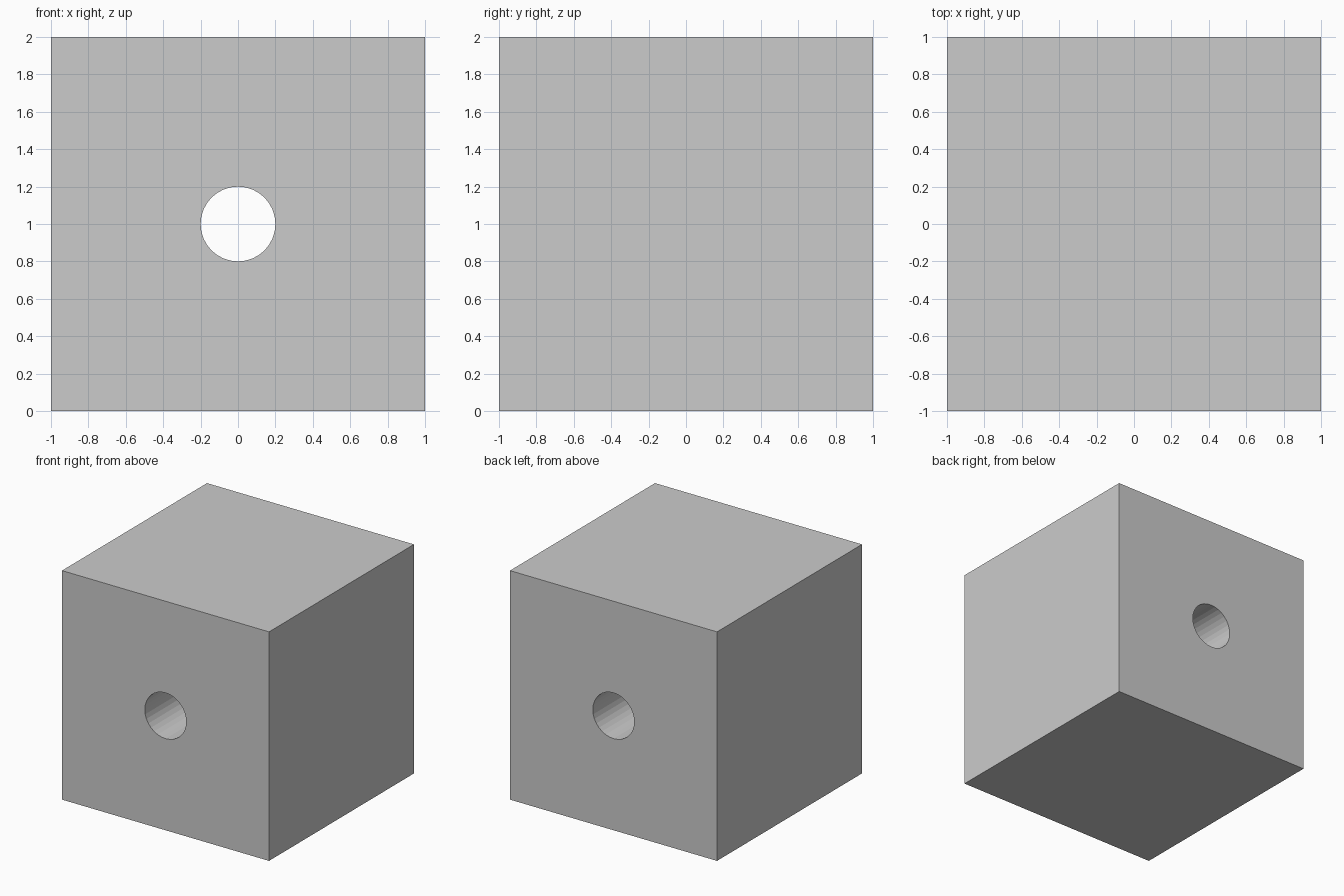
import bpy, bmesh, math
from mathutils import Vector

if "Cube" in bpy.data.objects:
    bpy.data.objects.remove(bpy.data.objects["Cube"])

# Seed points of the fracture pieces (x, y, z)
SEEDS = [Vector(p) for p in (
    # front layer
    (-.05, -.90, 1.85), (.95, -.95, 1.85), (.60, -.90, 1.35), (0, -.85, 1.50),
    (-.65, -.85, 1.30), (.10, -.80, 1.20), (-.30, -.80, .95), (-.60, -.90, .65),
    (.10, -.80, .80), (.15, -.65, .58), (.60, -.90, .70), (.95, -.85, .42),
    (.40, -.85, .30), (.85, -.85, .12), (.20, -.90, .08), (-.05, -.90, .25),
    (-.60, -.85, .12),
    # right side
    (.95, -.45, 1.81), (.70, -.33, 1.13), (.90, .57, 1.35), (.75, -.27, .48),
    (.75, .75, .60),
    # top
    (.10, .40, 1.75), (-.10, -.15, 1.80), (-.15, -.60, 1.80), (.15, .85, 1.70),
    (-.75, .80, 1.70), (-.80, 0, 1.70),
    # core, left and back
    (-.75, .10, .90), (-.70, .75, .90), (-.60, .20, .30), (-.30, .80, .40),
    (.10, .80, 1.10), (0, .10, 1.00), (.10, .30, .40), (-.80, -.50, 1.00),
)]


# One piece: the whole block trimmed by the mid-planes to every other seed
def make_piece(index):
    bm = bmesh.new()
    bmesh.ops.create_cube(bm, size=2)
    bmesh.ops.translate(bm, verts=bm.verts, vec=(0, 0, 1))
    seed = SEEDS[index]
    for j, other in enumerate(SEEDS):
        if j == index:
            continue
        cut = bmesh.ops.bisect_plane(
            bm, geom=bm.verts[:] + bm.edges[:] + bm.faces[:], dist=1e-6,
            plane_co=(seed + other) / 2, plane_no=(other - seed).normalized(),
            clear_outer=True)
        edges = [e for e in cut["geom_cut"] if isinstance(e, bmesh.types.BMEdge)]
        rim = [e for e in edges if e.is_boundary]
        if rim:
            bmesh.ops.holes_fill(bm, edges=rim, sides=0)
    bmesh.ops.recalc_face_normals(bm, faces=bm.faces)
    mesh = bpy.data.meshes.new("block_piece")
    bm.to_mesh(mesh)
    bm.free()
    piece = bpy.data.objects.new(f"block_piece_{index + 1:02d}", mesh)
    bpy.context.collection.objects.link(piece)
    return piece


# Round bore running front to back
bpy.ops.mesh.primitive_cylinder_add(vertices=32, radius=.2, depth=3,
                                    location=(0, 0, 1),
                                    rotation=(math.pi / 2, 0, 0))
bore = bpy.context.object
bore.name = "bore_cutter"
bore.hide_render = True

# Fractured block, bored through
pieces = [make_piece(i) for i in range(len(SEEDS))]
for piece in pieces:
    mod = piece.modifiers.new("bore", 'BOOLEAN')
    mod.operation = 'DIFFERENCE'
    mod.solver = 'EXACT'
    mod.object = bore

# Bake the cuts and drop the cutter
graph = bpy.context.evaluated_depsgraph_get()
baked = [bpy.data.meshes.new_from_object(p.evaluated_get(graph)) for p in pieces]
for piece, mesh in zip(pieces, baked):
    piece.modifiers.clear()
    piece.data = mesh
bpy.data.objects.remove(bore)
